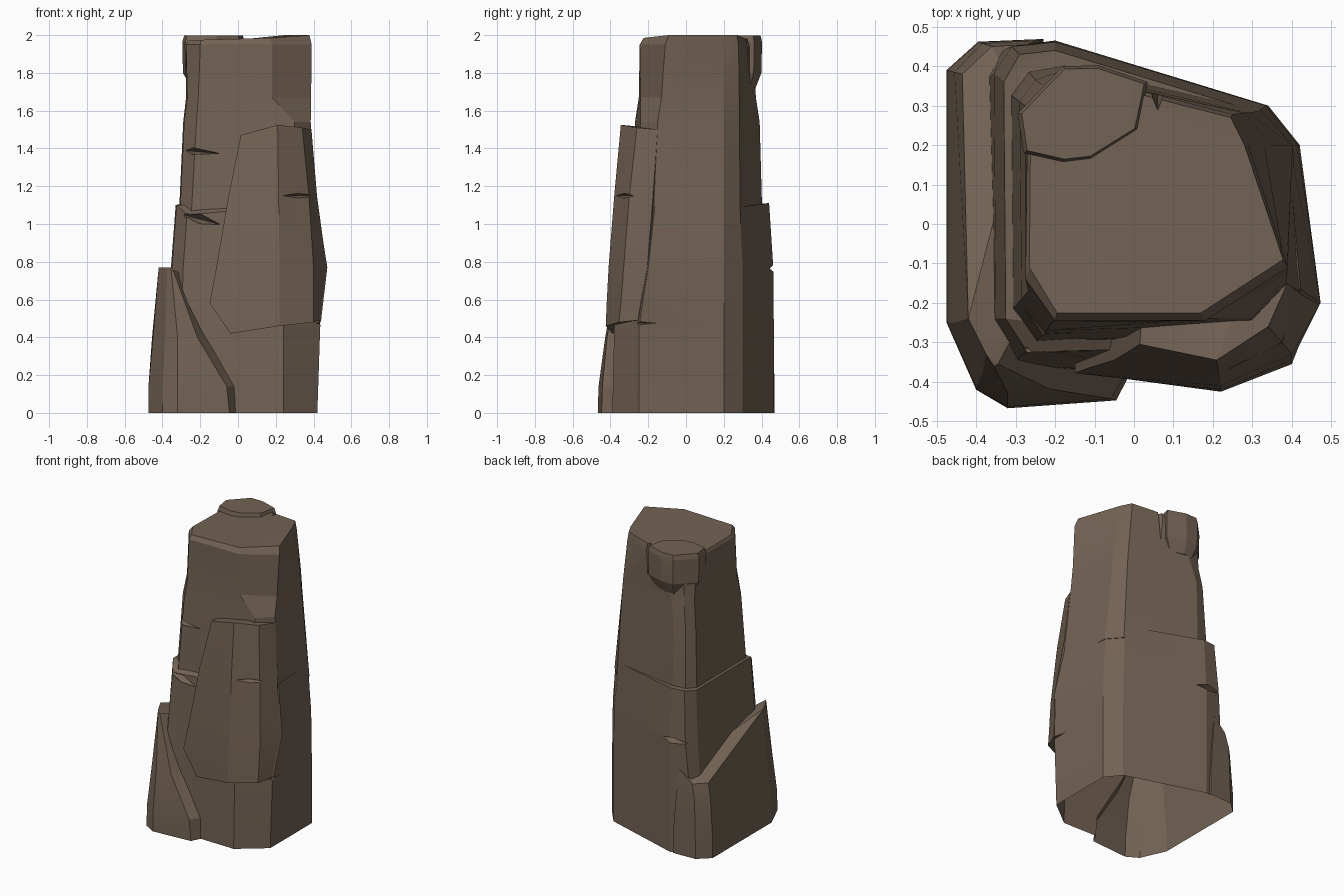
import bpy, bmesh, math
from mathutils import Matrix, Vector

stone = bpy.data.materials.new("brown stone")
stone.diffuse_color = (0.170, 0.122, 0.088, 1)


def finish(name, bm):
    bmesh.ops.recalc_face_normals(bm, faces=bm.faces[:])
    me = bpy.data.meshes.new(name)
    bm.to_mesh(me)
    bm.free()
    ob = bpy.data.objects.new(name, me)
    bpy.context.collection.objects.link(ob)
    me.materials.append(stone)
    return ob


def loft(name, rings):
    """Closed skin over rings (z, points); a third value in a point overrides z."""
    bm = bmesh.new()
    rows = [[bm.verts.new((p[0], p[1], p[2] if len(p) > 2 else z)) for p in pts]
            for z, pts in rings]
    n = len(rows[0])
    for a, b in zip(rows, rows[1:]):
        for i in range(n):
            j = (i + 1) % n
            bm.faces.new((a[i], a[j], b[j], b[i]))
    caps = [bm.faces.new(rows[0][::-1]), bm.faces.new(rows[-1])]
    bmesh.ops.triangulate(bm, faces=caps)
    return finish(name, bm)


def combine(target, tool, operation):
    """Apply a boolean and remove the tool object."""
    mod = target.modifiers.new("join", 'BOOLEAN')
    mod.operation = operation
    mod.solver = 'EXACT'
    mod.object = tool
    bpy.context.view_layer.update()
    dg = bpy.context.evaluated_depsgraph_get()
    me = bpy.data.meshes.new_from_object(target.evaluated_get(dg))
    target.modifiers.clear()
    target.data = me
    bpy.data.objects.remove(tool)


def notch(target, centre, size, turn=0, tilt=0):
    """Cut a diamond-shaped chip: size = half width, depth, height."""
    bm = bmesh.new()
    m = (Matrix.Translation(centre) @ Matrix.Rotation(math.radians(turn), 4, 'Z')
         @ Matrix.Rotation(math.radians(tilt), 4, 'Y'))
    for k in range(3):
        for s in (-1, 1):
            v = Vector((0, 0, 0))
            v[k] = s * size[k]
            bm.verts.new(m @ v)
    bmesh.ops.convex_hull(bm, input=bm.verts[:])
    cutter = finish("chip_cutter", bm)
    cutter.hide_render = True
    combine(target, cutter, 'DIFFERENCE')


# Lower half of the pillar, ending in a ledge near z = 1.1
rock = loft("rock_pillar", [
    (0, [(.42, -.25), (.42, .2), (.34, .3), (-.2, .465), (-.34, .44),
         (-.38, .38), (-.40, -.25), (-.3, -.38), (.24, -.39)]),
    (.45, [(.435, -.25), (.42, .2), (.34, .3), (-.2, .465), (-.335, .44),
           (-.37, .37), (-.385, -.25), (-.3, -.36), (.24, -.38)]),
    (.77, [(.473, -.2), (.415, .2), (.335, .3), (-.2, .462), (-.31, .45),
           (-.355, .38), (-.35, -.24), (-.29, -.335), (.24, -.35)]),
    (1.09, [(.422, -.165), (.39, .2), (.31, .285), (-.2, .44, 1.11), (-.29, .43, 1.11),
            (-.33, .36, 1.1), (-.325, -.24, 1.1), (-.27, -.325, 1.05), (.24, -.31)]),
])

# Upper half of the pillar, with a chipped front right corner and bevelled top
upper = loft("upper_pillar", [
    (1.0, [(.427, -.175), (.402, .2), (.323, .288), (-.18, .405), (-.27, .39),
           (-.315, .33), (-.31, -.22), (-.25, -.30), (.27, -.31)]),
    (1.54, [(.385, -.15), (.345, .2), (.29, .282), (-.18, .39), (-.25, .365),
            (-.29, .31), (-.285, -.19), (-.22, -.27), (.3, -.24)]),
    (1.67, [(.387, -.13), (.33, .2), (.28, .282), (-.15, .37), (-.23, .35),
            (-.275, .3), (-.268, -.17), (-.21, -.25), (.18, -.24)]),
    (1.95, [(.39, -.11), (.29, .2), (.25, .278), (-.05, .355), (-.22, .34),
            (-.27, .28), (-.275, -.14), (-.2, -.245), (.18, -.245)]),
    (1.99, [(.378, -.09, 2.0), (.28, .2, 2.0), (.245, .27, 2.0), (-.05, .345, 1.97),
            (-.2, .33, 1.97), (-.262, .27, 1.965), (-.265, -.11, 1.97),
            (-.195, -.225, 1.975), (.17, -.225, 1.985)]),
])

# Thick slab leaning on the front right
front = loft("front_slab", [
    (.45, [(-.03, -.3, .44), (-.04, -.39, .42), (.22, -.425, .46),
           (.4, -.355, .48), (.435, -.255, .49), (.3, -.2, .49)]),
    (.58, [(-.15, -.3), (-.15, -.378), (.22, -.42), (.4, -.345), (.445, -.24), (.3, -.2)]),
    (.77, [(-.11, -.28), (-.115, -.365), (.22, -.41), (.4, -.33), (.47, -.205), (.3, -.15)]),
    (1.15, [(-.04, -.26), (-.05, -.345), (.215, -.38), (.375, -.30), (.418, -.175), (.3, -.1)]),
    (1.5, [(.02, -.22, 1.47), (.015, -.305, 1.47), (.21, -.345, 1.525),
           (.34, -.26, 1.51), (.389, -.15, 1.5), (.3, -.1, 1.5)]),
])

# Low slab wrapping the left side, with a slanting front edge and rim
left = loft("left_slab", [
    (0, [(-.23, .469), (-.395, .462), (-.475, .39), (-.475, -.25), (-.40, -.42),
         (-.32, -.467), (-.045, -.447), (0, -.36), (-.2, .3)]),
    (.14, [(-.23, .468), (-.393, .461), (-.474, .39), (-.474, -.25), (-.40, -.415),
           (-.32, -.463), (-.06, -.443), (-.01, -.36), (-.2, .3)]),
    (.4, [(-.25, .465), (-.385, .458), (-.455, .385), (-.45, -.25), (-.385, -.385),
          (-.32, -.428), (-.215, -.418), (-.16, -.35), (-.25, .3)]),
    (.76, [(-.27, .455, .58), (-.36, .45, .5), (-.435, .38, .5), (-.42, -.24, .77),
           (-.375, -.33, .77), (-.355, -.36, .77), (-.345, -.355), (-.31, -.29, .74),
           (-.28, .3, .6)]),
])

# Plug of rock at the back left of the top
outline = [(-.295, .28), (-.28, .18), (-.18, .157), (-.11, .165), (.01, .24),
           (.035, .36), (-.09, .402), (-.18, .40)]


def plug_ring(z, s):
    return z, [(-.12 + (x + .12) * s, .28 + (y - .28) * s) for x, y in outline]


plug = loft("top_plug", [plug_ring(1.72, .72), plug_ring(1.8, .98),
                         plug_ring(1.965, 1), plug_ring(1.997, .94)])

# Merge the parts into one skin
for part in (upper, front, left, plug):
    combine(rock, part, 'UNION')

# Chips and cracks
notch(rock, (-.23, -.265, 1.385), (.15, .07, .02), 0, 5)
notch(rock, (-.2, -.315, 1.025), (.13, .05, .03), 0, 15)
notch(rock, (.06, .345, 2.0), (.025, .06, .3))
notch(rock, (.33, -.345, 1.15), (.15, .07, .018), 30)
notch(rock, (-.22, .475, .765), (.16, .08, .025), 5)
notch(rock, (.46, -.24, .475), (.05, .2, .015))

# The rock is hollow below: open the bottom, then shade
bm = bmesh.new()
bm.from_mesh(rock.data)
low = [f for f in bm.faces if max(v.co.z for v in f.verts) < .001]
bmesh.ops.delete(bm, geom=low, context='FACES')
bm.to_mesh(rock.data)
bm.free()
rock.select_set(True)
bpy.context.view_layer.objects.active = rock
bpy.ops.object.shade_smooth_by_angle(angle=math.radians(14))
